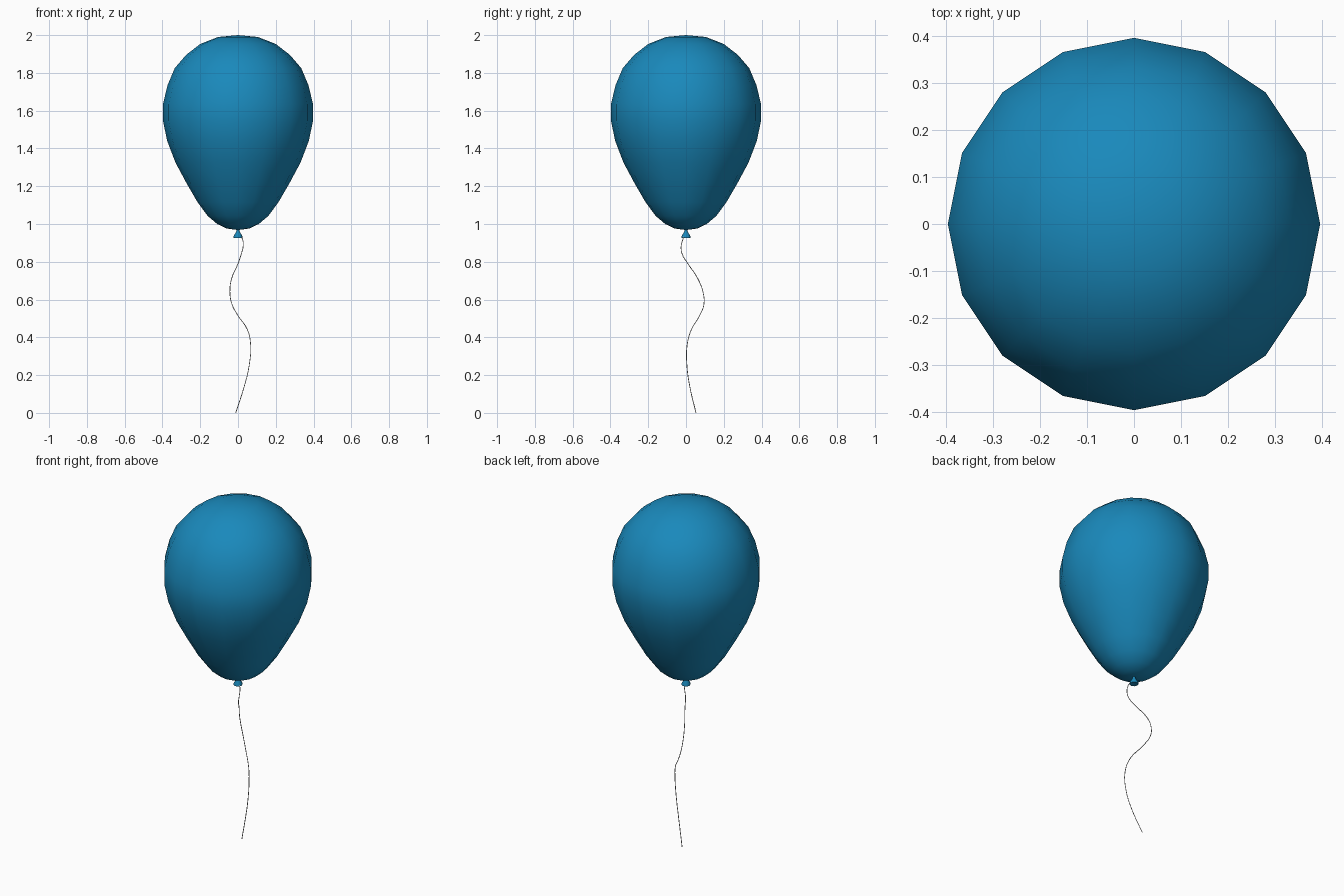
import bpy, math

if "Cube" in bpy.data.objects:
    bpy.data.objects.remove(bpy.data.objects["Cube"])

SIDES = 16

def material(name, color):
    m = bpy.data.materials.new(name)
    m.diffuse_color = color
    m.use_nodes = True
    m.node_tree.nodes["Principled BSDF"].inputs["Base Color"].default_value = m.diffuse_color
    return m

def lathe(name, profile, sides, mat):
    """Revolve (radius, z) points listed from top to bottom; radius 0 is a pole."""
    verts, rings, faces = [], [], []
    for r, z in profile:
        n = 1 if r == 0 else sides
        start = len(verts)
        for i in range(n):
            a = 2 * math.pi * i / sides
            verts.append((r * math.cos(a), r * math.sin(a), z))
        rings.append([start + i % n for i in range(sides)])
    for up, low in zip(rings, rings[1:]):
        for i in range(sides):
            j = (i + 1) % sides
            face = list(dict.fromkeys((up[i], low[i], low[j], up[j])))
            faces.append(face)
    mesh = bpy.data.meshes.new(name)
    mesh.from_pydata(verts, [], faces)
    mesh.materials.append(mat)
    obj = bpy.data.objects.new(name, mesh)
    bpy.context.collection.objects.link(obj)
    bpy.context.view_layer.objects.active = obj
    obj.select_set(True)
    bpy.ops.object.shade_smooth_by_angle(angle=math.radians(40))
    obj.select_set(False)
    return obj

blue = material("balloon_blue", (0.01, 0.25, 0.5, 1))

# Inflated body
lathe("balloon_body", [
    (0, 2.0), (0.106, 1.99), (0.2, 1.953), (0.275, 1.895), (0.335, 1.825),
    (0.373, 1.735), (0.397, 1.635), (0.397, 1.545), (0.375, 1.44),
    (0.331, 1.325), (0.272, 1.215), (0.214, 1.115), (0.16, 1.042),
    (0.11, 1.0), (0.06, 0.976), (0, 0.968)], SIDES, blue)

# Tied neck, flaring downward
lathe("balloon_knot", [
    (0.007, 0.975), (0.009, 0.96), (0.024, 0.935), (0.024, 0.926),
    (0, 0.932)], 8, blue)

# Wavy string hanging to the floor
path = [
    (0, 0, 0.955), (0.024, -0.016, 0.92), (0.027, -0.026, 0.88),
    (0.017, -0.02, 0.84), (0, 0.01, 0.79), (-0.034, 0.063, 0.71),
    (-0.043, 0.09, 0.64), (-0.032, 0.095, 0.575), (0, 0.072, 0.515),
    (0.05, 0.028, 0.44), (0.067, 0.006, 0.36), (0.059, 0.005, 0.25),
    (0.033, 0.02, 0.14), (-0.012, 0.053, 0)]
curve = bpy.data.curves.new("string", "CURVE")
curve.dimensions = "3D"
curve.bevel_depth = 0.002
curve.bevel_resolution = 1
curve.resolution_u = 4
curve.use_fill_caps = True
spline = curve.splines.new("BEZIER")
spline.bezier_points.add(len(path) - 1)
for p, co in zip(spline.bezier_points, path):
    p.co = co
    p.handle_left_type = p.handle_right_type = "AUTO"
curve.materials.append(material("string_grey", (0.55, 0.55, 0.55, 1)))
bpy.context.collection.objects.link(bpy.data.objects.new("string", curve))
